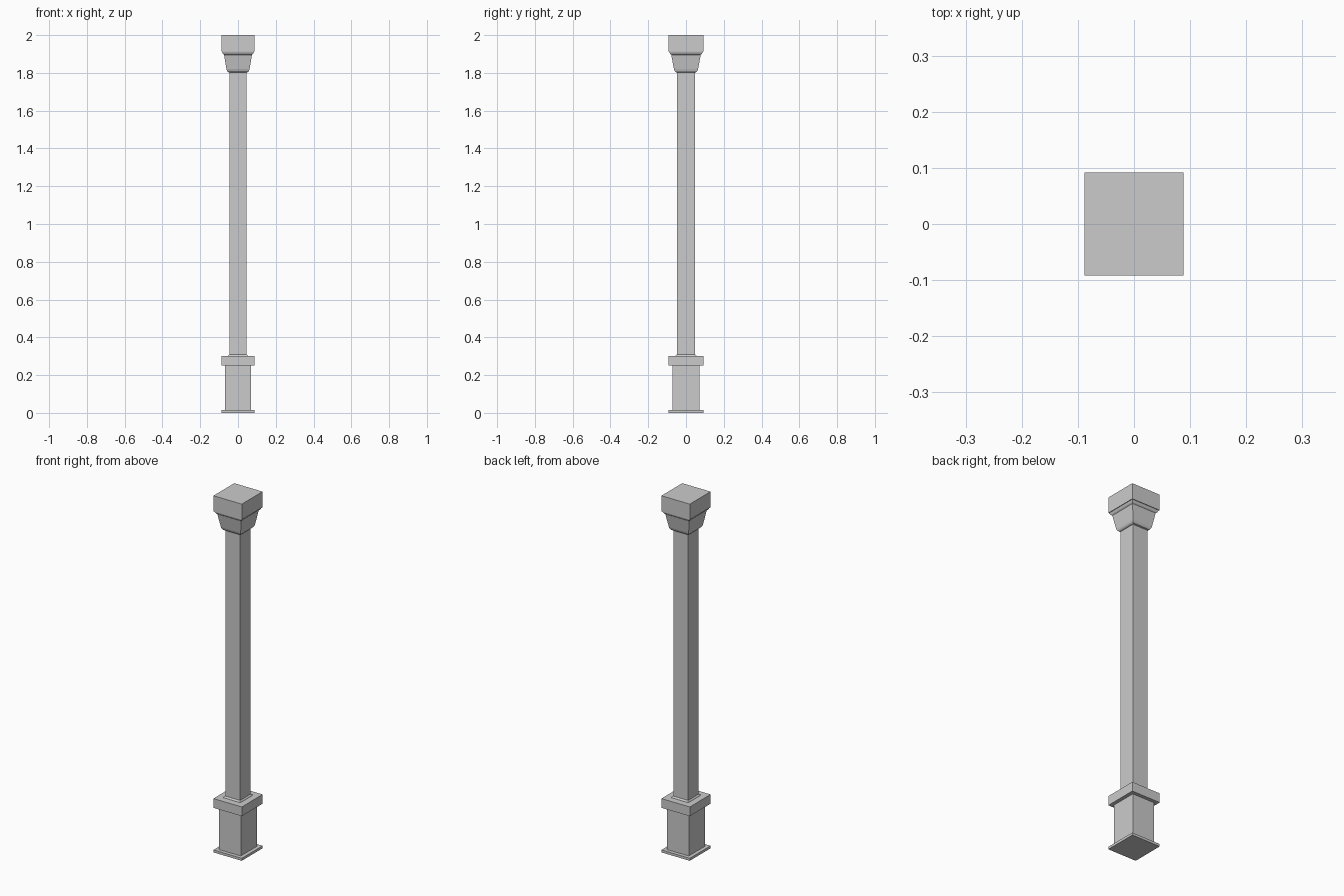
import bpy, bmesh

if "Cube" in bpy.data.objects:
    bpy.data.objects.remove(bpy.data.objects["Cube"])


def stack(name, profile):
    """Loft rectangular rings (half x, half y, z) into a closed solid."""
    bm = bmesh.new()
    rings = [[bm.verts.new((sx * hx, sy * hy, z))
              for sx, sy in ((-1, -1), (1, -1), (1, 1), (-1, 1))]
             for hx, hy, z in profile]
    for low, high in zip(rings, rings[1:]):
        for i in range(4):
            j = (i + 1) % 4
            bm.faces.new((low[i], low[j], high[j], high[i]))
    bm.faces.new(rings[0][::-1])
    bm.faces.new(rings[-1])
    mesh = bpy.data.meshes.new(name)
    bm.to_mesh(mesh)
    bm.free()
    obj = bpy.data.objects.new(name, mesh)
    bpy.context.collection.objects.link(obj)
    return obj


def block(name, hx, hy, z0, z1):
    return stack(name, [(hx, hy, z0), (hx, hy, z1)])


# Pedestal: foot plate, body and cap slab
block("foot_plate", 0.088, 0.092, 0.0, 0.014)
block("pedestal_body", 0.068, 0.072, 0.014, 0.25)
block("pedestal_slab", 0.088, 0.092, 0.25, 0.302)

# Shaft with a small flare where it meets the slab
stack("shaft", [(0.053, 0.055, 0.302), (0.051, 0.053, 0.306),
                (0.046, 0.047, 0.310), (0.046, 0.047, 1.803)])

# Capital: rounded lower lip, flared bell, stepped neck under the top block
stack("capital", [(0.046, 0.047, 1.802), (0.053, 0.055, 1.804),
                  (0.058, 0.060, 1.810), (0.061, 0.064, 1.820),
                  (0.074, 0.078, 1.896), (0.079, 0.083, 1.900),
                  (0.083, 0.087, 1.907), (0.084, 0.088, 1.912)])
block("top_block", 0.088, 0.092, 1.912, 2.0)
